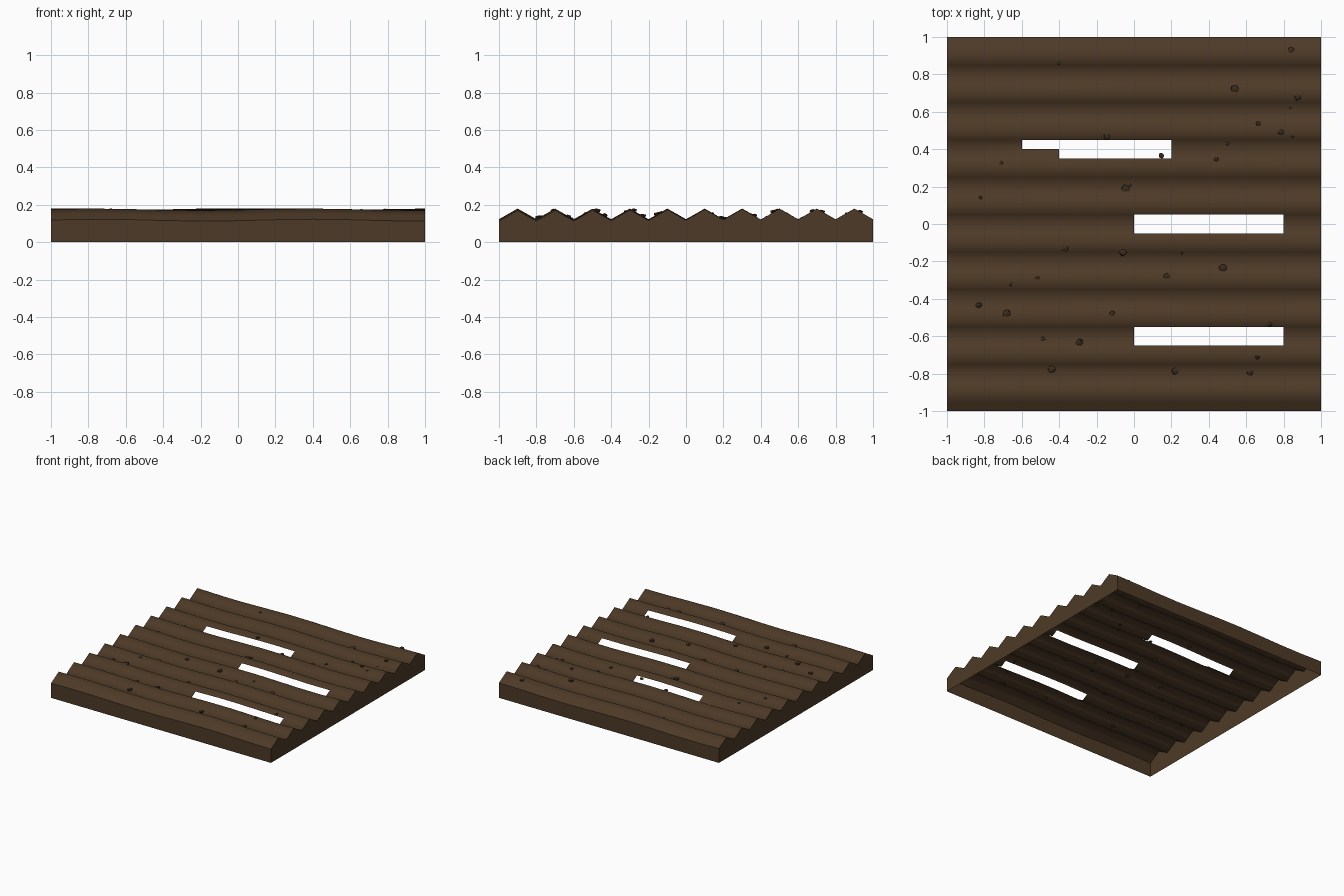
import bpy, bmesh, math, random
from mathutils import Vector

if "Cube" in bpy.data.objects:
    bpy.data.objects.remove(bpy.data.objects["Cube"])

random.seed(4)

def material(name, rgb):
    m = bpy.data.materials.new(name)
    m.diffuse_color = (*rgb, 1)
    m.use_nodes = True
    m.node_tree.nodes["Principled BSDF"].inputs["Base Color"].default_value = m.diffuse_color
    return m

SOIL = material("soil brown", (0.075, 0.042, 0.020))
CLOD = material("dark clod brown", (0.045, 0.026, 0.013))

def add_object(name, bm, mat):
    me = bpy.data.meshes.new(name)
    bm.to_mesh(me)
    bm.free()
    me.materials.append(mat)
    ob = bpy.data.objects.new(name, me)
    bpy.context.collection.objects.link(ob)
    return ob

def height(x, y):
    """Ridges every 0.2 along y, with a gentle waver along x."""
    valley = abs(((y + 0.1) / 0.2) % 1 - 0.5) * 2      # 0 in furrow at y=0, 1 on ridge
    ridge = 1 - abs(1 - (y / 0.1) % 2)
    waver = 0.005 * math.cos(2 * math.pi * (x - 0.4) / 1.15 + 1.5 * (y + 1))
    return 0.118 + 0.057 * max(0, min(1, ridge)) + waver

NX, NY = 10, 40
xs = [round(-1 + 2 * i / NX, 3) for i in range(NX + 1)]
ys = [round(-1 + 2 * j / NY, 3) for j in range(NY + 1)]

# Missing patches: x0, x1, y0, y1
GAPS = [(-0.6, 0.2, 0.4, 0.45), (-0.4, 0.2, 0.35, 0.4),
        (0, 0.8, -0.05, 0.05), (0, 0.8, -0.65, -0.55)]

def in_gap(x, y):
    return any(a < x < b and c < y < d for a, b, c, d in GAPS)

# Ploughed top sheet
bm = bmesh.new()
grid = [[bm.verts.new((x, y, height(x, y))) for y in ys] for x in xs]
for i in range(NX):
    for j in range(NY):
        if not in_gap((xs[i] + xs[i + 1]) / 2, (ys[j] + ys[j + 1]) / 2):
            f = bm.faces.new((grid[i][j], grid[i + 1][j],
                              grid[i + 1][j + 1], grid[i][j + 1]))
            f.smooth = True
add_object("ploughed_top", bm, SOIL)

# Four side walls, open underneath
bm = bmesh.new()
rim = ([(x, -1) for x in xs[:-1]] + [(1, y) for y in ys[:-1]] +
       [(x, 1) for x in xs[:0:-1]] + [(-1, y) for y in ys[:0:-1]])
low = [bm.verts.new((x, y, 0)) for x, y in rim]
top = [bm.verts.new((x, y, height(x, y))) for x, y in rim]
for k in range(len(rim)):
    n = (k + 1) % len(rim)
    bm.faces.new((low[k], low[n], top[n], top[k]))
add_object("soil_sides", bm, SOIL)

# Loose clods: x, y, radius
CLODS = [
    (.84, .93, .02), (-.40, .86, .012), (.54, .72, .025), (.875, .68, .02),
    (.835, .62, .008), (.665, .535, .015), (.785, .49, .018), (.845, .47, .011),
    (-.145, .47, .02), (.50, .43, .014), (.44, .345, .015), (.145, .365, .016),
    (-.71, .325, .011), (-.045, .19, .023), (-.025, .21, .013), (-.82, .14, .011),
    (-.37, -.13, .021), (-.06, -.15, .022), (.255, -.155, .009), (.475, -.235, .024),
    (.175, -.28, .019), (-.515, -.29, .012), (-.66, -.32, .012), (-.83, -.435, .019),
    (-.68, -.48, .024), (-.115, -.48, .017), (.725, -.535, .015), (-.485, -.615, .014),
    (-.29, -.635, .022), (.66, -.71, .016), (-.44, -.775, .022), (.22, -.785, .022),
    (.62, -.795, .02)]
bm = bmesh.new()
for x, y, r in CLODS:
    made = bmesh.ops.create_icosphere(bm, subdivisions=1, radius=r)["verts"]
    for v in made:
        c = v.co * random.uniform(0.85, 1.12)
        v.co = Vector((c.x + x, c.y + y, c.z * 0.55 + height(x, y) + 0.1 * r))
add_object("soil_clods", bm, CLOD)
